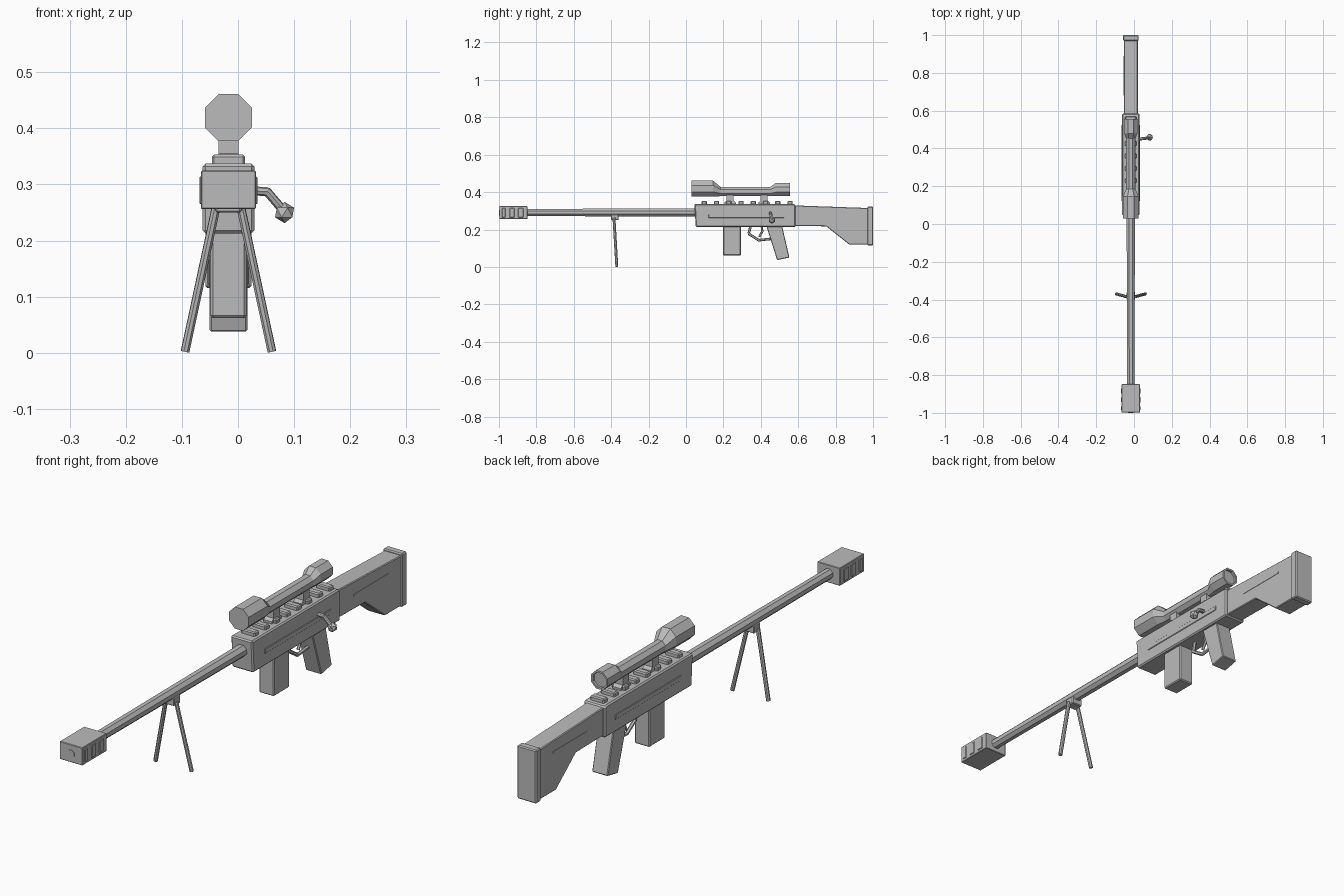
import bpy, bmesh, math
from mathutils import Vector

cube = bpy.data.objects.get("Cube")
if cube:
    bpy.data.objects.remove(cube, do_unlink=True)

CX = -0.017          # centre plane of the body
BORE = 0.291         # height of the barrel axis

grey = bpy.data.materials.new("grey")
grey.use_nodes = True
COLOUR = (0.5, 0.5, 0.5, 1)
grey.diffuse_color = COLOUR
grey.node_tree.nodes["Principled BSDF"].inputs["Base Color"].default_value = COLOUR


def finish(name, bm, bevel=0):
    bmesh.ops.recalc_face_normals(bm, faces=bm.faces)
    mesh = bpy.data.meshes.new(name)
    bm.to_mesh(mesh)
    bm.free()
    mesh.materials.append(grey)
    ob = bpy.data.objects.new(name, mesh)
    bpy.context.collection.objects.link(ob)
    if bevel:
        mod = ob.modifiers.new("bevel", "BEVEL")
        mod.width = bevel
        mod.segments = 1
        mod.limit_method = "ANGLE"
    return ob


def side_profile(name, points, width, x=CX, bevel=0):
    """Extrude a (y, z) outline across x."""
    bm = bmesh.new()
    face = bm.faces.new([bm.verts.new((x - width / 2, y, z)) for y, z in points])
    new = bmesh.ops.extrude_face_region(bm, geom=[face])["geom"]
    verts = [v for v in new if isinstance(v, bmesh.types.BMVert)]
    bmesh.ops.translate(bm, verts=verts, vec=(width, 0, 0))
    return finish(name, bm, bevel)


def box(name, y0, y1, z0, z1, width, x=CX, bevel=0):
    return side_profile(name, [(y0, z0), (y1, z0), (y1, z1), (y0, z1)], width, x, bevel)


def loft(name, rings, sides=8, x=CX):
    """Join polygon rings (y, centre z, flat-to-flat radius) along y."""
    bm = bmesh.new()
    loops = []
    for y, zc, r in rings:
        r /= math.cos(math.pi / sides)
        angles = [(i + 0.5) * math.tau / sides for i in range(sides)]
        loops.append([bm.verts.new((x + r * math.cos(a), y, zc + r * math.sin(a))) for a in angles])
    for a, b in zip(loops, loops[1:]):
        for i in range(sides):
            j = (i + 1) % sides
            bm.faces.new((a[i], a[j], b[j], b[i]))
    bm.faces.new(loops[0])
    bm.faces.new(loops[-1])
    return finish(name, bm)


def rod(name, points, radius, sides=8):
    """Straight-segment tube through the points."""
    bm = bmesh.new()
    for a, b in zip(points, points[1:]):
        a, b = Vector(a), Vector(b)
        d = b - a
        m = d.to_track_quat("Z", "Y").to_matrix().to_4x4()
        m.translation = (a + b) / 2
        bmesh.ops.create_cone(bm, cap_ends=True, segments=sides, radius1=radius,
                              radius2=radius, depth=d.length + radius * 0.5, matrix=m)
    return finish(name, bm)


# Receiver with side strips
side_profile("receiver", [(0.052, 0.213), (0.585, 0.213), (0.585, 0.333), (0.57, 0.337),
                          (0.045, 0.337)], 0.092, bevel=0.005)
box("receiver_side_strip", 0.12, 0.525, 0.262, 0.281, 0.097, bevel=0.002)

# Top rail lugs
for i in range(8):
    y = 0.098 + 0.0655 * i
    box(f"rail_lug_{i + 1}", y - 0.014, y + 0.014, 0.33, 0.353, 0.059, bevel=0.004)

# Barrel and end block
loft("barrel", [(-0.86, BORE, 0.019), (0.04, BORE, 0.022), (0.06, BORE, 0.02)])
box("end_block", -0.998, -0.848, 0.256, 0.325, 0.098, bevel=0.002)
for i, (a, b) in enumerate([(-0.984, -0.965), (-0.944, -0.917), (-0.897, -0.87)]):
    box(f"end_block_slat_{i + 1}", a, b, 0.265, 0.314, 0.104, bevel=0.002)
loft("end_cap", [(-1.0, BORE - 0.002, 0.015), (-0.99, BORE - 0.002, 0.015)])

# Bipod
box("bipod_clamp", -0.4, -0.36, 0.25, 0.281, 0.046, bevel=0.003)
for side, s in (("left", 1), ("right", -1)):
    rod(f"bipod_leg_{side}", [(CX + s * 0.022, -0.385, 0.26), (CX + s * 0.077, -0.37, 0.004)], 0.008)

# Scope and its mounts
loft("scope", [(0.03, 0.419, 0.042), (0.145, 0.419, 0.042), (0.185, 0.403, 0.025),
               (0.452, 0.403, 0.025), (0.48, 0.414, 0.035), (0.555, 0.414, 0.035),
               (0.555, 0.414, 0.028), (0.545, 0.414, 0.028)])
for name, y in (("front", 0.236), ("rear", 0.418)):
    side_profile(f"scope_mount_{name}", [(y - 0.03, 0.333), (y + 0.03, 0.333), (y + 0.03, 0.345),
                 (y + 0.019, 0.355), (y + 0.019, 0.395), (y - 0.019, 0.395),
                 (y - 0.019, 0.355), (y - 0.03, 0.345)], 0.036)

# Stock and butt pad
side_profile("stock", [(0.575, 0.22), (0.75, 0.217), (0.872, 0.12), (0.975, 0.12),
                       (0.975, 0.315), (0.575, 0.329)], 0.074, bevel=0.003)
box("stock_side_strip", 0.68, 0.89, 0.268, 0.276, 0.077)
box("butt_pad", 0.97, 1.0, 0.115, 0.322, 0.082, bevel=0.004)

# Magazine, grip, trigger
box("magazine", 0.198, 0.294, 0.062, 0.22, 0.064, bevel=0.004)
side_profile("grip", [(0.43, 0.218), (0.487, 0.037), (0.553, 0.05), (0.514, 0.218)], 0.067, bevel=0.003)
rod("trigger_guard", [(CX, 0.345, 0.216), (CX, 0.335, 0.178), (CX, 0.388, 0.143), (CX, 0.455, 0.15)], 0.007, 6)
rod("trigger", [(CX, 0.405, 0.216), (CX, 0.408, 0.19), (CX, 0.392, 0.162)], 0.006, 6)

# Side handle with knob
rod("side_handle", [(0.02, 0.45, 0.289), (0.052, 0.452, 0.287), (0.082, 0.458, 0.252)], 0.008)
bm = bmesh.new()
bmesh.ops.create_icosphere(bm, subdivisions=1, radius=0.019)
bmesh.ops.translate(bm, verts=bm.verts, vec=(0.083, 0.459, 0.25))
finish("handle_knob", bm)
